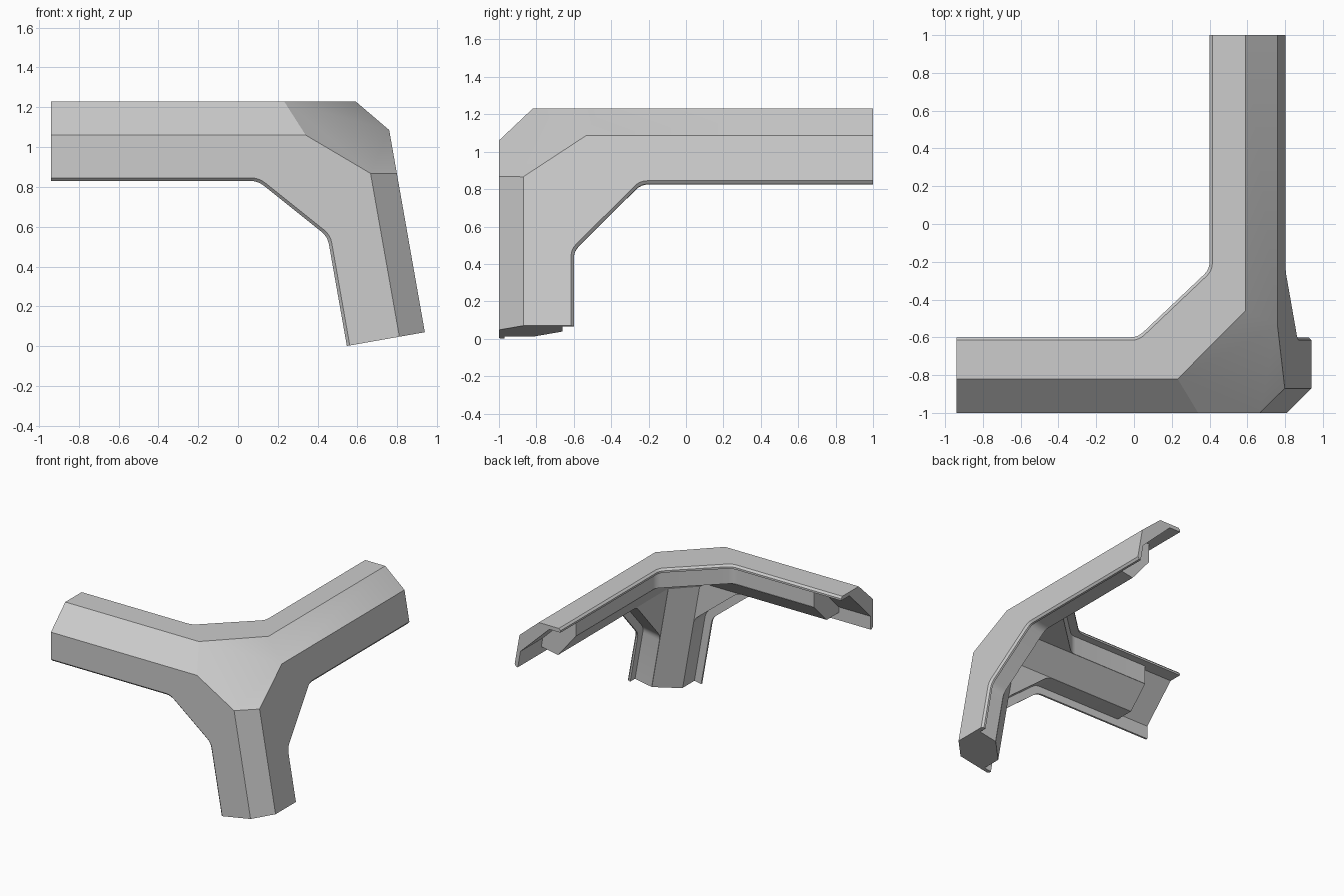
import bpy, bmesh, math
from mathutils import Vector

cube = bpy.data.objects.get("Cube")
if cube:
    bpy.data.objects.remove(cube, do_unlink=True)

TILT = math.radians(10)
DOWN = Vector((math.sin(TILT), 0, -math.cos(TILT)))   # leg direction
OUT = Vector((math.cos(TILT), 0, math.sin(TILT)))     # leaning side normal
ORIGIN = Vector((0.734, 0, 1.23))
LEG_END = 1.178


# Frames of the three covers: two in-plane coordinates and a depth
def front(u, v, w):
    return Vector((u, w - 1, v))


def top(u, v, w):
    return Vector((u, v, 1.23 - w))


def side(u, v, w):
    return ORIGIN + DOWN * v - OUT * w + Vector((0, u, 0))


def make_object(name, bm):
    bmesh.ops.recalc_face_normals(bm, faces=bm.faces)
    mesh = bpy.data.meshes.new(name)
    bm.to_mesh(mesh)
    bm.free()
    obj = bpy.data.objects.new(name, mesh)
    bpy.context.collection.objects.link(obj)
    return obj


def hull(name, points):
    bm = bmesh.new()
    for p in points:
        bm.verts.new(p)
    bmesh.ops.convex_hull(bm, input=bm.verts)
    return make_object(name, bm)


def rounded(before, point, after, reach=0.04, steps=4):
    a = point + (before - point).normalized() * reach
    b = point + (after - point).normalized() * reach
    return [a.lerp(point, i / steps).lerp(point.lerp(b, i / steps), i / steps)
            for i in range(steps + 1)]


def gusset_outline(p1, p2, d1, d2, len1, len2, inset):
    """L-shaped outline with a diagonal gusset between its two arms."""
    p1, p2, d1, d2 = Vector(p1), Vector(p2), Vector(d1), Vector(d2)
    across = (p2 - p1).normalized()

    def inward(d, away):
        n = Vector((-d.y, d.x))
        return n if n.dot(away) < 0 else -n

    n1, n2, ng = inward(d1, d2), inward(d2, d1), inward(across, d1 + d2)
    a = p1 + (n1 + ng) * inset / (1 + n1.dot(ng))
    b = p2 + (n2 + ng) * inset / (1 + n2.dot(ng))
    end1, end2 = p1 + n1 * inset + d1 * len1, p2 + n2 * inset + d2 * len2
    return ([end1] + rounded(end1, a, b) + rounded(a, b, end2)
            + [end2, end2 + n2 * 0.8, a + n1 * 0.8 - d1 * 1.3, end1 + n1 * 0.8])


def panel(name, frame, shape, levels):
    """Closed plate lofted through (depth, inset) levels."""
    bm = bmesh.new()
    loops = [[bm.verts.new(frame(p.x, p.y, depth)) for p in gusset_outline(*shape, inset)]
             for depth, inset in levels]
    count = len(loops[0])
    for low, high in zip(loops, loops[1:]):
        for i in range(count):
            j = (i + 1) % count
            bm.faces.new((low[i], low[j], high[j], high[i]))
    bm.faces.new(loops[0][::-1])
    bm.faces.new(loops[-1])
    return make_object(name, bm)


def drill(name, center, direction, radius, length):
    bm = bmesh.new()
    bmesh.ops.create_cone(bm, cap_ends=True, segments=24, radius1=radius,
                          radius2=radius, depth=length)
    turn = Vector(direction).to_track_quat('Z', 'Y')
    for v in bm.verts:
        v.co = turn @ v.co + Vector(center)
    return make_object(name, bm)


# Outer envelope: a block cut by the outer faces, chamfers and arm ends
bm = bmesh.new()
bmesh.ops.create_cube(bm, size=6)
cuts = [
    ((-0.94, 0, 0), (-1, 0, 0)), ((0, 1, 0), (0, 1, 0)),
    (side(0, LEG_END, 0), DOWN),
    ((0, -1, 0), (0, -1, 0)), ((0, 0, 1.23), (0, 0, 1)), (ORIGIN, OUT),
    ((0, -1, 1.06), (0, -0.17, 0.18)),
    ((0.59, 0, 1.23), (0.145, 0, 0.17)),
    (side(-0.87, 0, 0), OUT - Vector((0, 1, 0))),
    ((0.34, -1, 1.06), (0.454, -0.452, 0.769)),
]
for point, normal in cuts:
    bmesh.ops.bisect_plane(bm, geom=bm.verts[:] + bm.edges[:] + bm.faces[:],
                           plane_co=point, plane_no=normal, clear_outer=True)
    bmesh.ops.holes_fill(bm, edges=bm.edges[:])
envelope = make_object("envelope", bm)

# Thin covers with chamfered rims, and the thicker layer behind each
layouts = [
    ("front", front, ((0.10, 0.83), (0.45, 0.55), (-1, 0), (DOWN.x, DOWN.z)), 0.76, 1.5),
    ("top", top, ((0.02, -0.6), (0.4, -0.24), (-1, 0), (0, 1)), 0.68, 0.96),
    ("side", side, ((-0.24, 0.406), (-0.6, 0.77), (1, 0), (0, 1)), 0.96, 1.5),
]
parts = []
for name, frame, bend, len1, len2 in layouts:
    parts.append(panel(name + "_cover", frame, bend + (1.6, 1.6),
                       [(-0.01, 0.025), (0.015, 0), (0.03, 0)]))
    parts.append(panel(name + "_layer", frame, bend + (len1, len2),
                       [(-0.03, 0.06), (0.178, 0.06)]))


# Solid cores of the three arms
def cross_core(x):
    return [front(x, 0.89, 0.18), top(x, -0.66, 0.18), front(x, 1, 0.05), top(x, -0.8, 0.05)]


def back_core(y):
    return [side(y, 0.345, 0.18), top(0.46, y, 0.18), side(y, 0.25, 0.05), top(0.55, y, 0.05)]


def leg_core(s):
    return [side(-0.82, s, 0.34), side(-0.66, s, 0.18), side(-0.95, s, 0.2), side(-0.8, s, 0.05)]


# Shallow lap joints at the ends of the two horizontal arms
def cross_lap(x):
    return [front(x, 0.87, -0.035), top(x, -0.64, -0.035), Vector((x, -1.05, 1.28))]


def back_lap(y):
    return [side(y, 0.36, -0.035), top(0.43, y, -0.035), Vector((0.85, y, 1.28))]


for name, section, start, end in [
        ("cross_core", cross_core, 0.6, -0.66), ("back_core", back_core, -0.8, 0.72),
        ("leg_core", leg_core, 0.15, 1.3), ("cross_lap", cross_lap, -0.5, -1.1),
        ("back_lap", back_lap, 0.6, 1.1)]:
    parts.append(hull(name, section(start) + section(end)))

# Triangular filler in the inner corner
parts.append(hull("corner_filler", [(0.42, -0.86, 0.85), (0.39, -0.62, 1.09),
                                    (0.66, -0.62, 0.85), (0.68, -0.9, 1.08)]))

# Blind screw holes
drills = [
    drill("corner_drill", (0.49, -0.70, 0.93), (-1, 1, -1), 0.035, 0.16),
    drill("cross_drill", (-0.80, -0.835, 1.065), (0, 1, -1), 0.04, 0.14),
    drill("back_drill", (0.61, 0.86, 1.07), (-1, 0, -1), 0.04, 0.14),
    drill("leg_drill_a", side(-0.915, LEG_END, 0.24), DOWN, 0.045, 0.3),
    drill("leg_drill_b", side(-0.75, LEG_END, 0.085), DOWN, 0.045, 0.3),
]

# Join everything into one bracket
bracket = parts[0]
bracket.name = "corner_bracket"
steps = [(p, 'UNION') for p in parts[1:]] + [(envelope, 'INTERSECT')]
steps += [(d, 'DIFFERENCE') for d in drills]
for helper, operation in steps:
    mod = bracket.modifiers.new(operation.lower(), 'BOOLEAN')
    mod.operation = operation
    mod.solver = 'EXACT'
    mod.object = helper
graph = bpy.context.evaluated_depsgraph_get()
bracket.data = bpy.data.meshes.new_from_object(bracket.evaluated_get(graph))
bracket.modifiers.clear()
for helper, _ in steps:
    bpy.data.objects.remove(helper, do_unlink=True)

bm = bmesh.new()
bm.from_mesh(bracket.data)
bmesh.ops.remove_doubles(bm, verts=bm.verts, dist=0.0005)
bmesh.ops.dissolve_limit(bm, angle_limit=0.01, verts=bm.verts, edges=bm.edges)
bm.to_mesh(bracket.data)
bm.free()

# Plain gray material
gray = bpy.data.materials.new("light_gray")
gray.use_nodes = True
color = (0.604, 0.604, 0.604, 1)
gray.diffuse_color = color
gray.node_tree.nodes["Principled BSDF"].inputs["Base Color"].default_value = color
bracket.data.materials.clear()
bracket.data.materials.append(gray)

bpy.ops.object.select_all(action='DESELECT')
bracket.select_set(True)
bpy.context.view_layer.objects.active = bracket
bpy.ops.object.shade_smooth_by_angle(angle=math.radians(29))
